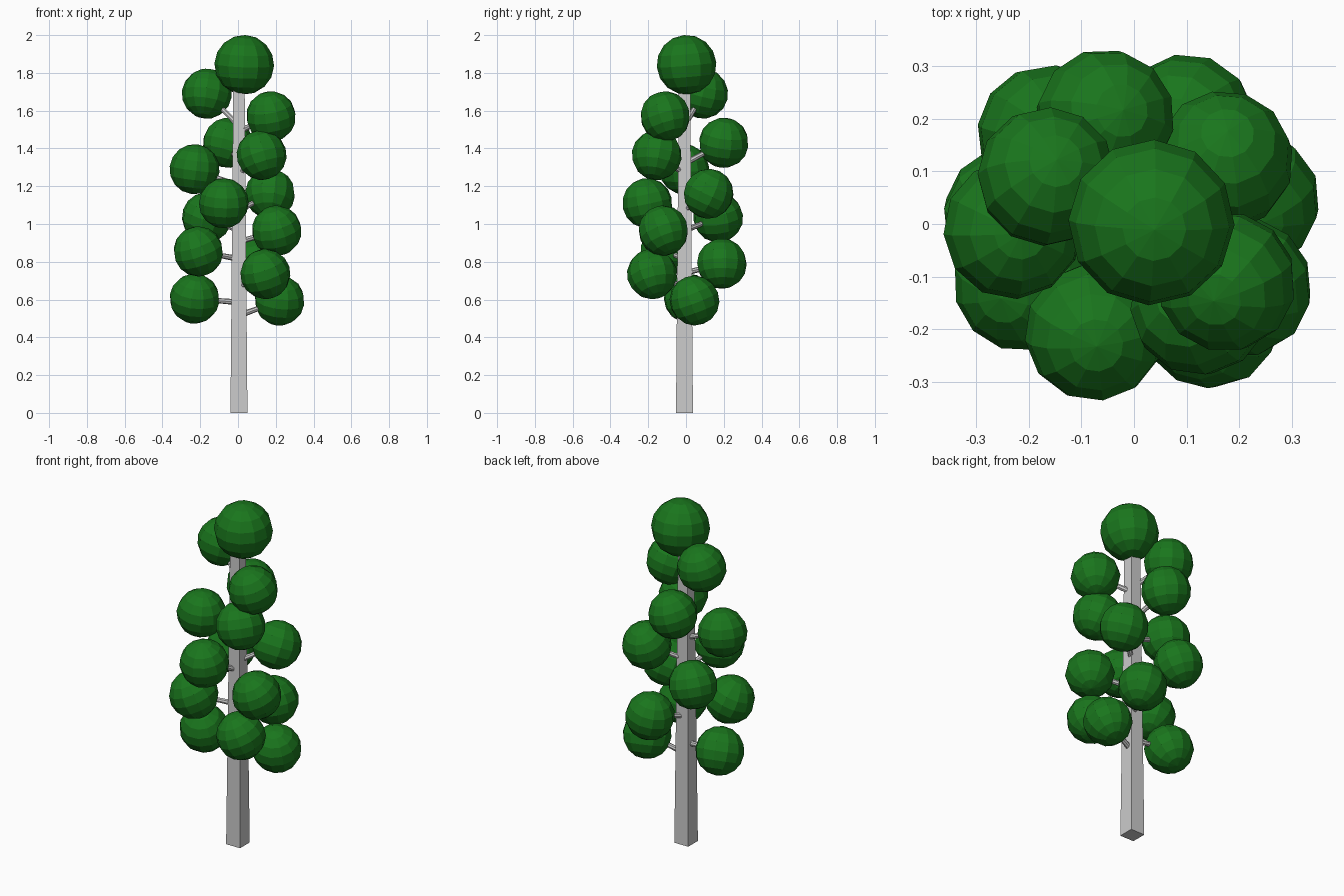
import bpy, math, random
from mathutils import Vector, Euler

if "Cube" in bpy.data.objects:
    bpy.data.objects.remove(bpy.data.objects["Cube"])

random.seed(4)

green = bpy.data.materials.new("leaf_green")
green.diffuse_color = (0.01, 0.18, 0.012, 1)
green.use_nodes = True
green.node_tree.nodes["Principled BSDF"].inputs["Base Color"].default_value = green.diffuse_color


def foliage(name, centre, radius):
    # low-poly leaf ball, slightly tilted
    tilt = Euler((random.uniform(-.4, .4), random.uniform(-.4, .4), random.uniform(0, 6.28)))
    bpy.ops.mesh.primitive_uv_sphere_add(segments=12, ring_count=8, radius=radius,
                                         location=centre, rotation=tilt)
    ob = bpy.context.object
    ob.name = name
    ob.data.materials.append(green)


def branch(name, start, end):
    a, b = Vector(start), Vector(end)
    d = b - a
    bpy.ops.mesh.primitive_cone_add(vertices=8, radius1=0.016, radius2=0.011, depth=d.length,
                                    location=(a + b) / 2,
                                    rotation=d.to_track_quat('Z', 'Y').to_euler())
    bpy.context.object.name = name


# Square tapered trunk
H = 1.75
bpy.ops.mesh.primitive_cone_add(vertices=4, radius1=0.045 * math.sqrt(2), radius2=0.03 * math.sqrt(2),
                                depth=H, location=(0.005, -0.008, H / 2),
                                rotation=(0, 0, math.pi / 4))
trunk = bpy.context.object
trunk.name = "trunk"

# Side leaf balls: x, y, z, and how far the branch root sits below the ball centre
balls = [
    (0.22, 0.045, 0.595, 0.08), (-0.23, 0.015, 0.605, 0.02),
    (0.145, -0.18, 0.735, 0.07), (0.10, 0.19, 0.79, 0.05),
    (-0.21, -0.11, 0.855, 0.04), (0.205, -0.12, 0.965, 0.06),
    (-0.165, 0.17, 1.035, 0.07), (-0.075, -0.205, 1.11, 0.09),
    (0.17, 0.12, 1.16, 0.09), (-0.23, -0.01, 1.29, 0.09),
    (0.125, -0.155, 1.365, 0.10), (-0.055, 0.20, 1.43, 0.11),
    (0.175, -0.11, 1.57, 0.08), (-0.165, 0.09, 1.69, 0.17),
]
for i, (x, y, z, drop) in enumerate(balls, 1):
    branch(f"branch_{i}", (0.005, -0.008, z - drop), (x, y, z))
    foliage(f"leaf_ball_{i}", (x, y, z), 0.133)

# Crown
foliage("crown_ball", (0.033, 0.003, 1.843), 0.158)
